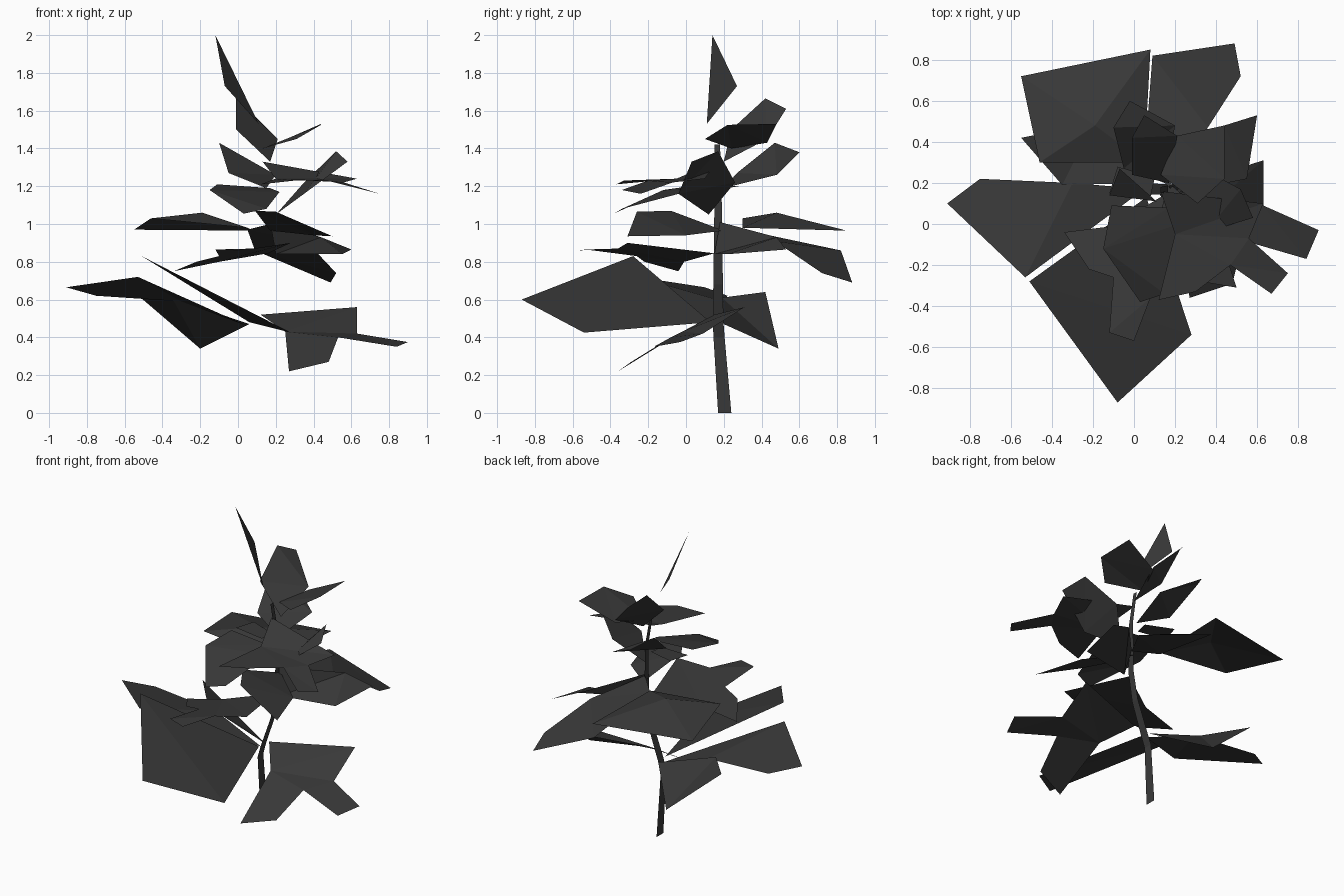
import bpy
import bmesh
from mathutils import Vector

default_cube = bpy.data.objects.get("Cube")
if default_cube:
    bpy.data.objects.remove(default_cube, do_unlink=True)


def make_material(name, colour):
    material = bpy.data.materials.new(name)
    material.use_nodes = True
    material.diffuse_color = colour
    material.node_tree.nodes["Principled BSDF"].inputs["Base Color"].default_value = colour
    return material


charcoal = make_material("charcoal", (.04, .04, .04, 1))


def finish(name, bm):
    mesh = bpy.data.meshes.new(name)
    bm.to_mesh(mesh)
    bm.free()
    mesh.materials.append(charcoal)
    plant_part = bpy.data.objects.new(name, mesh)
    bpy.context.collection.objects.link(plant_part)
    return plant_part


def leaf(name, *outline, crown=None):
    """Cut a thin leaf card from its outline; a crown point arches it."""
    bm = bmesh.new()
    rim = [bm.verts.new(point) for point in outline]
    if crown:
        middle = bm.verts.new(crown)
        for current, following in zip(rim, rim[1:] + rim[:1]):
            bm.faces.new((current, following, middle))
    else:
        card = bm.faces.new(rim)
        bmesh.ops.triangulate(bm, faces=[card], ngon_method="BEAUTY")
    # Leaves look upwards
    bm.normal_update()
    if sum(face.normal.z * face.calc_area() for face in bm.faces) < 0:
        bmesh.ops.reverse_faces(bm, faces=bm.faces[:])
    return finish(name, bm)


def ribbon(name, spine, base_width, tip_width):
    """Sweep a flat tapering ribbon along a spine."""
    bm = bmesh.new()
    edges = []
    height = spine[-1][2]
    for point in spine:
        width = base_width + (tip_width - base_width) * point[2] / height
        half = Vector((0, width / 2, 0))
        edges.append([bm.verts.new(Vector(point) + side) for side in (-half, half)])
    for low, high in zip(edges, edges[1:]):
        bm.faces.new((low[0], low[1], high[1], high[0]))
    bm.normal_update()
    return finish(name, bm)


# Stem
ribbon("stem", [(.045, .205, 0), (.04, .175, .4), (.065, .17, .48), (.135, .17, .68),
                (.165, .17, .86), (.165, .17, 1.2), (.13, .165, 1.42)],
       base_width=.07, tip_width=.03)

# Bottom whorl
leaf("bottom_right_leaf",
     (-.91, .1, .665), (-.75, .22, .62), (-.3, .2, .59), (.05, .17, .46), (-.53, -.26, .72))
leaf("bottom_back_leaf",
     (-.55, .42, .64), (-.2, .49, .34), (.06, .2, .47), (-.35, .19, .61))
leaf("bottom_front_leaf",
     (-.51, -.28, .83), (-.08, -.87, .6), (.28, -.54, .425), (.06, .13, .48))
leaf("bottom_left_lobed_leaf",
     (.12, .15, .52), (.63, .31, .56), (.63, .09, .42), (.9, -.03, .375), (.84, -.17, .35),
     (.53, -.08, .4), (.48, -.29, .27), (.27, -.36, .22), (.25, -.02, .43))

# Middle whorl
leaf("middle_front_lobed_leaf",
     (-.34, -.04, .75), (-.22, -.22, .8), (-.1, -.26, .83), (-.12, -.53, .865), (0, -.57, .86),
     (.08, -.36, .87), (.28, -.31, .9), (.16, .15, .845), (-.1, -.01, .8))
leaf("middle_back_right_leaf",
     (-.46, .3, 1.03), (-.55, .72, .97), (.08, .85, .965), (.05, .3, .98),
     crown=(-.19, .48, 1.06))
leaf("middle_back_left_leaf",
     (.09, .82, .86), (.49, .88, .69), (.52, .72, .74), (.36, .47, .91), (.17, .18, 1.0),
     (.05, .3, .97))
leaf("middle_left_leaf",
     (.17, .18, 1.01), (.44, .48, .93), (.6, .53, .865), (.55, .22, .84), (.2, .15, .84))
leaf("middle_front_leaf",
     (.2, -.26, 1.065), (.5, -.31, .935), (.4, 0, .94), (.17, .2, .965), (.09, -.08, 1.07))

# Upper whorl
leaf("upper_front_leaf",
     (-.15, -.12, 1.18), (-.11, .09, 1.21), (.17, .08, 1.19), (.22, 0, 1.17),
     (.15, -.34, 1.08), (.03, -.38, 1.055))
leaf("upper_left_lobed_leaf",
     (.13, .16, 1.33), (.63, .1, 1.24), (.56, -.07, 1.22), (.75, -.24, 1.16), (.67, -.34, 1.18),
     (.47, -.2, 1.23), (.3, -.33, 1.23), (.12, -.37, 1.21), (.2, -.05, 1.24))
leaf("upper_left_leaf",
     (.52, .17, 1.385), (.58, .03, 1.33), (.35, -.04, 1.16), (.2, .12, 1.05), (.35, .26, 1.22))
leaf("upper_back_leaf",
     (-.1, .47, 1.43), (-.02, .6, 1.38), (.2, .48, 1.26), (.15, .2, 1.19), (-.05, .27, 1.27))
leaf("upper_right_small_leaf",
     (-.12, .15, 1.2), (-.08, .28, 1.2), (.1, .22, 1.19), (.08, .13, 1.19))

# Crown
leaf("crown_back_leaf",
     (-.01, .42, 1.665), (.05, .53, 1.61), (.21, .43, 1.45), (.17, .2, 1.33), (-.01, .24, 1.5))
leaf("crown_left_leaf",
     (.21, .43, 1.43), (.44, .48, 1.53), (.44, .22, 1.525), (.31, .1, 1.45), (.13, .24, 1.4))
leaf("tip_leaf", (-.12, .14, 2), (-.07, .27, 1.73), (.11, .11, 1.53))
